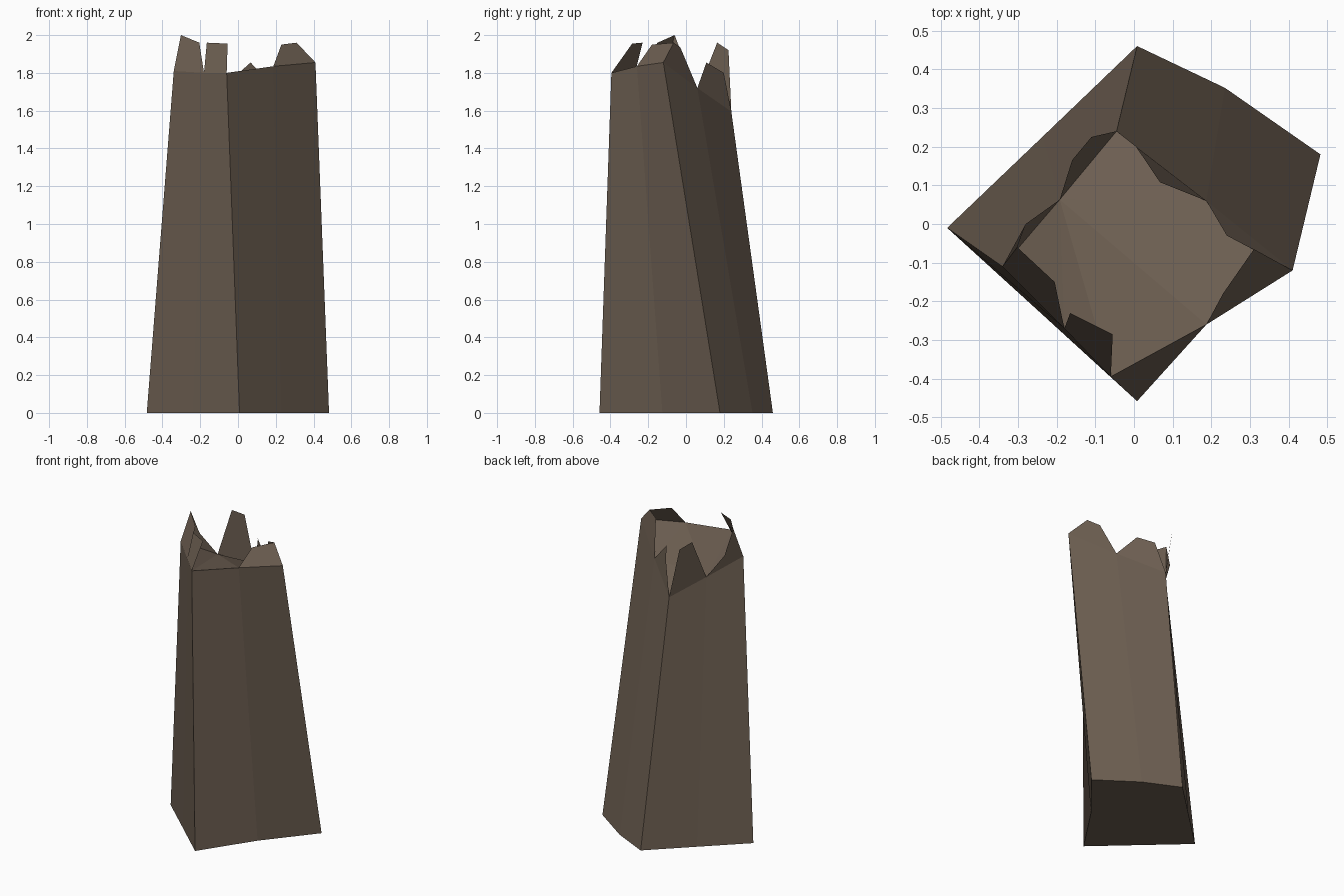
import bpy
import bmesh

# One bark colour for the whole broken trunk
bark = bpy.data.materials.new("bark_brown")
bark.diffuse_color = (0.15, 0.112, 0.082, 1.0)


def make_object(name, bm):
    mesh = bpy.data.meshes.new(name)
    bm.to_mesh(mesh)
    bm.free()
    mesh.materials.append(bark)
    obj = bpy.data.objects.new(name, mesh)
    bpy.context.collection.objects.link(obj)


# Eight-sided outlines, counter-clockwise from the front corner
BASE = [(0.008, -0.458), (0.23, -0.125), (0.482, 0.18), (0.235, 0.352),
        (0.008, 0.46), (-0.237, 0.225), (-0.483, -0.01), (-0.237, -0.234)]
RIM = [(-0.06, -0.395, 1.80), (0.187, -0.26, 1.835), (0.41, -0.12, 1.855),
       (0.187, 0.06, 1.72), (-0.045, 0.24, 1.595), (-0.192, 0.063, 1.70),
       (-0.34, -0.11, 1.81), (-0.18, -0.27, 1.80)]

# Splinter tips standing on each rim segment (segment i runs from RIM[i] to RIM[i+1])
TIPS = {
    1: [(0.23, -0.18, 1.95), (0.31, -0.065, 1.96)],
    2: [(0.31, -0.065, 1.96), (0.24, -0.03, 1.935)],
    3: [(0.067, 0.108, 1.855), (0.005, 0.20, 1.80)],
    4: [(-0.11, 0.225, 1.92), (-0.16, 0.165, 1.96)],
    5: [(-0.28, 0.0, 1.84), (-0.302, -0.06, 2.0)],
    6: [(-0.302, -0.06, 2.0), (-0.205, -0.15, 1.96)],
    7: [(-0.165, -0.23, 1.96), (-0.055, -0.285, 1.955)],
}

# Trunk: tapered walls, floor and a sunken break surface fanned from the left-back notch
bm = bmesh.new()
low = [bm.verts.new((x, y, 0)) for x, y in BASE]
top = [bm.verts.new(p) for p in RIM]
for i in range(8):
    j = (i + 1) % 8
    bm.faces.new((low[i], low[j], top[j], top[i]))
bm.faces.new(low[::-1])
for tri in ((5, 6, 7), (5, 7, 0), (5, 0, 1), (5, 1, 3), (1, 2, 3), (3, 4, 5)):
    bm.faces.new([top[i] for i in tri])
make_object("trunk", bm)

# Splinters: thin sheets leaning inward from the rim
bm = bmesh.new()
for i, (a, b) in TIPS.items():
    corners = (RIM[i], RIM[(i + 1) % 8], b, a)
    bm.faces.new([bm.verts.new(p) for p in corners])
bmesh.ops.remove_doubles(bm, verts=bm.verts, dist=0.0001)
make_object("splinters", bm)
